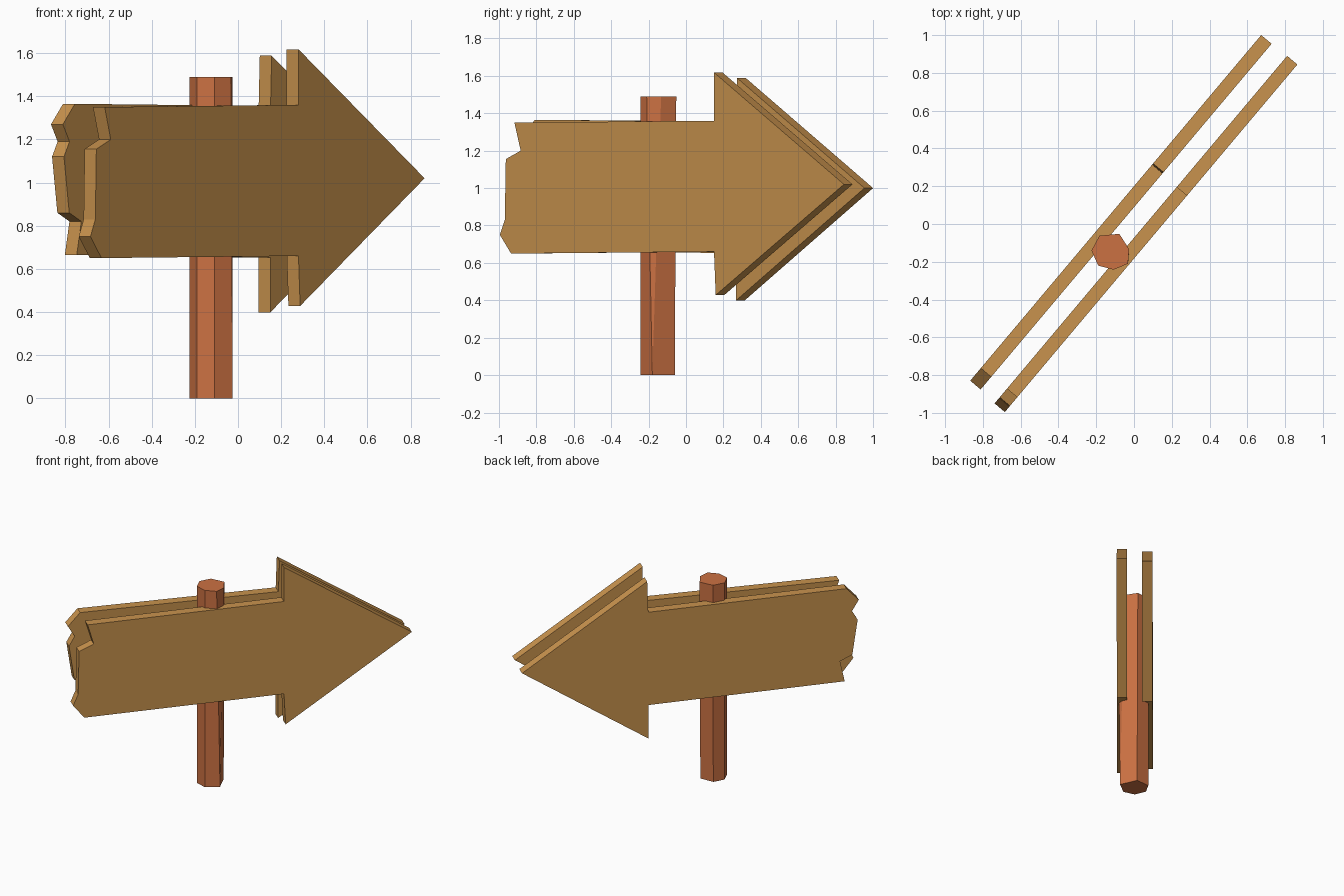
import bpy, bmesh
from mathutils import Vector

if "Cube" in bpy.data.objects:
    bpy.data.objects.remove(bpy.data.objects["Cube"])

D = Vector((0.644, 0.765, 0))    # direction the arrows point
N = Vector((0.765, -0.644, 0))   # across the boards


def material(name, color):
    m = bpy.data.materials.new(name)
    m.diffuse_color = (*color, 1)
    m.use_nodes = True
    m.node_tree.nodes["Principled BSDF"].inputs["Base Color"].default_value = m.diffuse_color
    return m


def finish(name, bm, mat):
    bmesh.ops.remove_doubles(bm, verts=bm.verts, dist=0.0005)
    bmesh.ops.recalc_face_normals(bm, faces=bm.faces)
    me = bpy.data.meshes.new(name)
    bm.to_mesh(me)
    bm.free()
    me.materials.append(mat)
    bpy.context.collection.objects.link(bpy.data.objects.new(name, me))


def loft(name, ring_a, ring_b, mat):
    """Closed solid between two rings with matching points."""
    bm = bmesh.new()
    a = [bm.verts.new(p) for p in ring_a]
    b = [bm.verts.new(p) for p in ring_b]
    bm.faces.new(a)
    bm.faces.new(b)
    for i in range(len(a)):
        j = (i + 1) % len(a)
        bm.faces.new((a[i], a[j], b[j], b[i]))
    finish(name, bm, mat)


def board(name, profile, v0, v1, mat):
    ring = lambda v: [D * u + N * v + Vector((0, 0, z)) for u, z in profile]
    loft(name, ring(v0), ring(v1), mat)


wood = material("board_wood", (0.58, 0.29, 0.075))
bark = material("post_wood", (0.60, 0.165, 0.055))

# Arrow boards with broken tails
board("front_arrow_board",
      [(-1.10, 1.35), (-1.056, 1.20), (-1.16, 1.155), (-1.167, 0.83),
       (-1.202, 0.75), (-1.123, 0.65), (0.295, 0.66), (0.307, 0.428),
       (1.203, 1.02), (0.295, 1.618), (0.295, 1.36)], 0.047, 0.118, wood)
board("back_arrow_board",
      [(-1.106, 1.365), (-1.193, 1.27), (-1.145, 1.19), (-1.185, 1.12),
       (-1.147, 0.86), (-1.06, 0.82), (-1.093, 0.665), (0.30, 0.652),
       (0.30, 0.398), (1.199, 1.0), (0.31, 1.588), (0.302, 1.355)],
      -0.129, -0.057, wood)

# Post: seven sides on top, two corners merging into one at the foot
top = [(-0.225, -0.14), (-0.19, -0.22), (-0.108, -0.242), (-0.032, -0.21),
       (-0.026, -0.133), (-0.078, -0.052), (-0.183, -0.062)]
foot = top[:3] + [(-0.025, -0.18)] * 2 + [(-0.078, -0.06), (-0.183, -0.065)]
loft("post", [(x, y, 1.49) for x, y in top], [(x, y, 0) for x, y in foot], bark)
